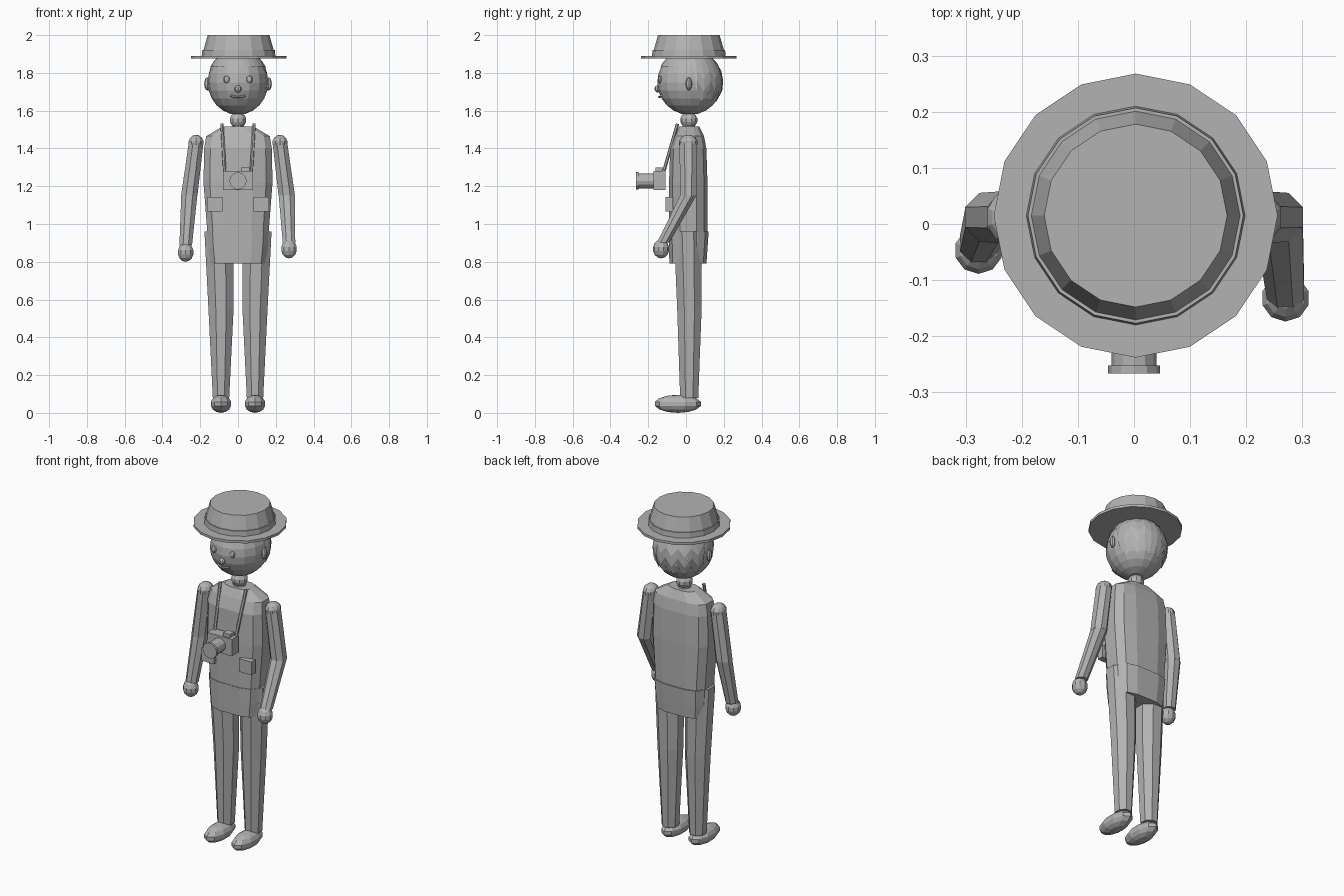
import bpy, bmesh, math
from mathutils import Vector

cube = bpy.data.objects.get("Cube")
if cube:
    bpy.data.objects.remove(cube, do_unlink=True)

grey = bpy.data.materials.new("plain grey")
grey.use_nodes = True
grey.diffuse_color = (0.45, 0.45, 0.45, 1)
grey.node_tree.nodes["Principled BSDF"].inputs["Base Color"].default_value = grey.diffuse_color


def finish(name, bm):
    """Turn a bmesh into a flat shaded object."""
    bmesh.ops.recalc_face_normals(bm, faces=bm.faces)
    mesh = bpy.data.meshes.new(name)
    bm.to_mesh(mesh)
    bm.free()
    mesh.materials.append(grey)
    obj = bpy.data.objects.new(name, mesh)
    bpy.context.collection.objects.link(obj)
    return obj


def bridge(bm, rings):
    for a, b in zip(rings, rings[1:]):
        for i in range(len(a)):
            j = (i + 1) % len(a)
            bm.faces.new((a[i], a[j], b[j], b[i]))


def loft(name, sections, sides=8, power=1.0, turn=0.5):
    """Stack of level rings: (x, y, z, radius x, radius y)."""
    def soft(v):
        return math.copysign(abs(v) ** power, v) if abs(v) > 1e-6 else 0
    bm = bmesh.new()
    rings = []
    for x, y, z, rx, ry in sections:
        angles = [(i + turn) * math.tau / sides for i in range(sides)]
        rings.append([bm.verts.new((x + rx * soft(math.sin(a)), y + ry * soft(math.cos(a)), z))
                      for a in angles])
    bridge(bm, rings)
    bm.faces.new(rings[0])
    bm.faces.new(rings[-1])
    return finish(name, bm)


def ball(name, centre, size, u=10, v=7):
    bm = bmesh.new()
    bmesh.ops.create_uvsphere(bm, u_segments=u, v_segments=v, radius=1)
    for vert in bm.verts:
        vert.co = Vector(centre) + vert.co * Vector(size)
    return finish(name, bm)


def box(name, low, high):
    bm = bmesh.new()
    bmesh.ops.create_cube(bm, size=1)
    low, high = Vector(low), Vector(high)
    for vert in bm.verts:
        vert.co = (low + high) / 2 + vert.co * (high - low)
    return finish(name, bm)


def rod(name, start, end, radius, sides):
    start, end = Vector(start), Vector(end)
    bm = bmesh.new()
    bmesh.ops.create_cone(bm, cap_ends=True, segments=sides, radius1=radius,
                          radius2=radius, depth=(end - start).length)
    turn = (end - start).to_track_quat("Z", "Y")
    for vert in bm.verts:
        vert.co = (start + end) / 2 + turn @ vert.co
    return finish(name, bm)


# Hat: brim, band and tapered crown
hx, hy = 0.003, 0.015
for part, low, r0, high, r1 in (("hat_brim", 1.875, 0.253, 1.89, 0.253),
                                ("hat_band", 1.89, 0.195, 1.92, 0.192),
                                ("hat_crown", 1.92, 0.186, 2.0, 0.163)):
    loft(part, [(hx, hy, low, r0, r0), (hx, hy, high, r1, r1)], sides=16, turn=0)

# Head and neck
head_mid = Vector((0, 0.02, 1.75))
head_size = Vector((0.16, 0.172, 0.172))
ball("head", head_mid, head_size, 16, 12)
loft("neck", [(0, 0.015, 1.49, 0.04, 0.04), (0, 0.015, 1.56, 0.03, 0.03)])
ball("neck_joint", (0, 0.015, 1.55), (0.046, 0.046, 0.042))


# Hair cap with a short fringe and a jagged nape
def hair():
    bm = bmesh.new()
    sides, steps = 28, 6
    rings = []
    for s in range(1, steps + 1):
        ring = []
        for i in range(sides):
            a = i * math.tau / sides
            back = math.cos(a) > 0.03
            hem = (1.645 if i % 2 else 1.705) if back else 1.835
            polar = math.acos((hem - head_mid.z) / (head_size.z * 1.03)) * s / steps
            d = Vector((math.sin(a) * math.sin(polar), math.cos(a) * math.sin(polar), math.cos(polar)))
            ring.append(bm.verts.new(head_mid + d * head_size * 1.03))
        rings.append(ring)
    bridge(bm, rings)
    bm.faces.new(rings[0])
    finish("hair", bm)


hair()

# Face
ball("nose", (0, -0.15, 1.715), (0.019, 0.017, 0.019), 8, 6)
mouth = [(x, -0.132 - 0.01 * (1 - abs(x) / 0.04), 1.672 + 5 * x * x) for x in (-0.04, -0.02, 0, 0.02, 0.04)]
for i, (a, b) in enumerate(zip(mouth, mouth[1:])):
    rod(f"mouth_{i}", a, b, 0.006, 6)

# Torso and hips
loft("jacket", [(0, 0.012, 0.94, 0.165, 0.103), (0, 0.012, 1.22, 0.187, 0.104),
                (0, 0.012, 1.4, 0.183, 0.098), (0, 0.017, 1.465, 0.172, 0.08),
                (0, 0.017, 1.515, 0.085, 0.055)], sides=12, power=0.65)
loft("hips", [(0, 0.01, 0.79, 0.15, 0.1), (0, 0.012, 0.87, 0.16, 0.104),
              (0, 0.014, 0.96, 0.166, 0.108)], sides=12, power=0.6)

# Camera
box("camera_body", (-0.08, -0.172, 1.18), (0.08, -0.108, 1.28))
box("camera_viewfinder", (0.015, -0.162, 1.28), (0.06, -0.12, 1.3))
rod("camera_lens", (0, -0.17, 1.228), (0, -0.255, 1.228), 0.04, 12)
rod("lens_rim", (0, -0.252, 1.228), (0, -0.266, 1.228), 0.046, 12)

# Paired parts
for side, s in (("left", 1), ("right", -1)):
    ball(f"{side}_eye", (s * 0.06, -0.138, 1.765), (0.018, 0.012, 0.019), 8, 6)
    ball(f"{side}_ear", (s * 0.162, 0.015, 1.742), (0.017, 0.017, 0.035), 8, 6)
    rod(f"{side}_camera_strap", (s * 0.07, -0.12, 1.27), (s * 0.085, -0.045, 1.53), 0.009, 6)
    box(f"{side}_pocket", (s * 0.083, -0.108, 1.065), (s * 0.163, -0.07, 1.143))
    loft(f"{side}_leg", [(s * 0.09, 0.017, 0.08, 0.047, 0.052), (s * 0.09, 0.018, 0.55, 0.072, 0.07),
                         (s * 0.1, 0.01, 0.96, 0.084, 0.08)])
    ball(f"{side}_shoe", (s * 0.09, -0.043, 0.048), (0.058, 0.125, 0.048))

    # The left hand reaches further forward than the right
    hand = Vector((0.27, -0.132, 0.868)) if s > 0 else Vector((-0.277, -0.047, 0.85))
    elbow = (s * 0.258, 0.012, 1.15)
    ball(f"{side}_shoulder", (s * 0.222, 0.012, 1.43), (0.042, 0.05, 0.042))
    loft(f"{side}_upper_arm", [(*elbow, 0.047, 0.047), (s * 0.222, 0.012, 1.43, 0.042, 0.05)])
    loft(f"{side}_forearm", [(hand.x, hand.y + 0.012, hand.z + 0.035, 0.036, 0.036),
                             (*elbow, 0.046, 0.046)])
    ball(f"{side}_hand", hand, (0.044, 0.043, 0.05))
